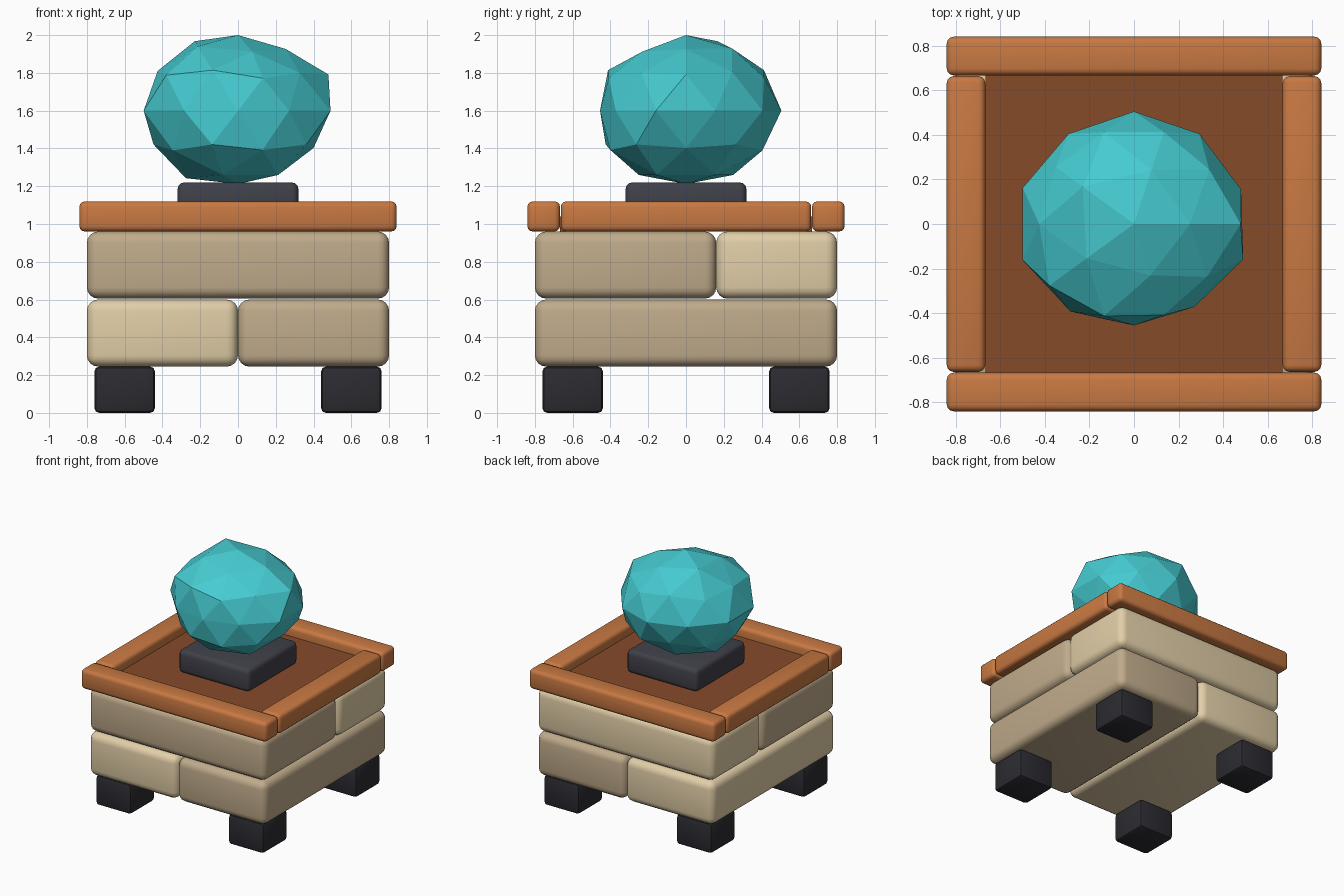
import bpy, math

if "Cube" in bpy.data.objects:
    bpy.data.objects.remove(bpy.data.objects["Cube"])


def material(name, r, g, b):
    m = bpy.data.materials.new(name)
    m.diffuse_color = (r, g, b, 1)
    m.use_nodes = True
    m.node_tree.nodes["Principled BSDF"].inputs["Base Color"].default_value = m.diffuse_color
    return m


LIGHT = material("light_stone", 0.76, 0.62, 0.39)
TAN = material("tan_stone", 0.53, 0.41, 0.26)
DARK = material("dark_foot", 0.025, 0.024, 0.031)
SLATE = material("slate", 0.052, 0.052, 0.068)
WOOD = material("orange_wood", 0.58, 0.19, 0.055)
BROWN = material("brown_panel", 0.24, 0.07, 0.023)
TEAL = material("teal_crystal", 0.06, 0.60, 0.64)


def block(name, x, y, z, mat, bevel=0.0, segments=3):
    """Rounded box spanning the given (min, max) ranges."""
    spans = (x, y, z)
    bpy.ops.mesh.primitive_cube_add(size=1, location=[(a + b) / 2 for a, b in spans])
    ob = bpy.context.object
    ob.name = name
    ob.scale = [b - a for a, b in spans]
    bpy.ops.object.transform_apply(location=False, rotation=False, scale=True)
    ob.data.materials.append(mat)
    if bevel:
        mod = ob.modifiers.new("bevel", "BEVEL")
        mod.width = bevel
        mod.segments = segments
        bpy.ops.object.modifier_apply(modifier=mod.name)
        bpy.ops.object.shade_smooth_by_angle(angle=math.radians(40))
    return ob


# Four feet
for sx, side in ((-1, "left"), (1, "right")):
    for sy, end in ((-1, "front"), (1, "back")):
        block(f"{end}_{side}_foot", sorted((sx * 0.44, sx * 0.76)),
              sorted((sy * 0.44, sy * 0.76)), (0, 0.245), DARK, 0.025, 2)

# Lower course runs front to back, upper course runs across
block("lower_left_stone", (-0.8, 0), (-0.8, 0.8), (0.245, 0.6), LIGHT, 0.06, 4)
block("lower_right_stone", (0, 0.8), (-0.8, 0.8), (0.245, 0.6), TAN, 0.06, 4)
block("upper_front_stone", (-0.8, 0.8), (-0.8, 0.16), (0.605, 0.96), TAN, 0.06, 4)
block("upper_back_stone", (-0.8, 0.8), (0.16, 0.8), (0.605, 0.96), LIGHT, 0.06, 4)

# Wooden tray: sunken panel and four rim beams
block("tray_panel", (-0.667, 0.667), (-0.667, 0.667), (0.96, 1.04), BROWN)
for s, end, side in ((-1, "front", "left"), (1, "back", "right")):
    near_far = sorted((s * 0.667, s * 0.84))
    block(f"{end}_rim", (-0.84, 0.84), near_far, (0.96, 1.12), WOOD, 0.03)
    block(f"{side}_rim", near_far, (-0.663, 0.663), (0.96, 1.12), WOOD, 0.03)

# Plinth under the crystal
block("crystal_plinth", (-0.32, 0.32), (-0.32, 0.32), (1.03, 1.22), SLATE, 0.035)

# Irregular faceted crystal: ring height -> {azimuth: radius factor}
FACTORS = {
    85: {0: 0.96, 72: 0.97, 144: 1.08, 288: 0.92},
    53: {36: 0.98, 108: 1.02, 252: 1.02, 324: 0.95},
    45: {0: 1.07, 72: 0.97, 144: 0.97, 216: 1.05, 288: 0.96},
    0: {18: 1.01, 90: 1.01, 162: 1.05, 198: 1.05, 234: 0.97,
        270: 0.91, 306: 0.92, 342: 1.03},
    -45: {108: 0.96},
    -53: {0: 0.94, 288: 0.99},
    -85: {180: 1.05},
    -100: {0: 0.97},
}
bpy.ops.mesh.primitive_ico_sphere_add(subdivisions=2, radius=1, location=(0, 0, 1.6))
crystal = bpy.context.object
crystal.name = "crystal"
crystal.data.materials.append(TEAL)
for v in crystal.data.vertices:
    d = v.co.normalized()
    ring = min((100, 85, 53, 45, 0, -45, -53, -85, -100), key=lambda h: abs(h - d.z * 100))
    azimuth = 0 if abs(ring) == 100 else round(math.degrees(math.atan2(d.y, d.x))) % 360
    r = 0.5 * FACTORS.get(ring, {}).get(azimuth, 1.0)
    v.co = (d.x * r, d.y * r, d.z * r * 0.8)
